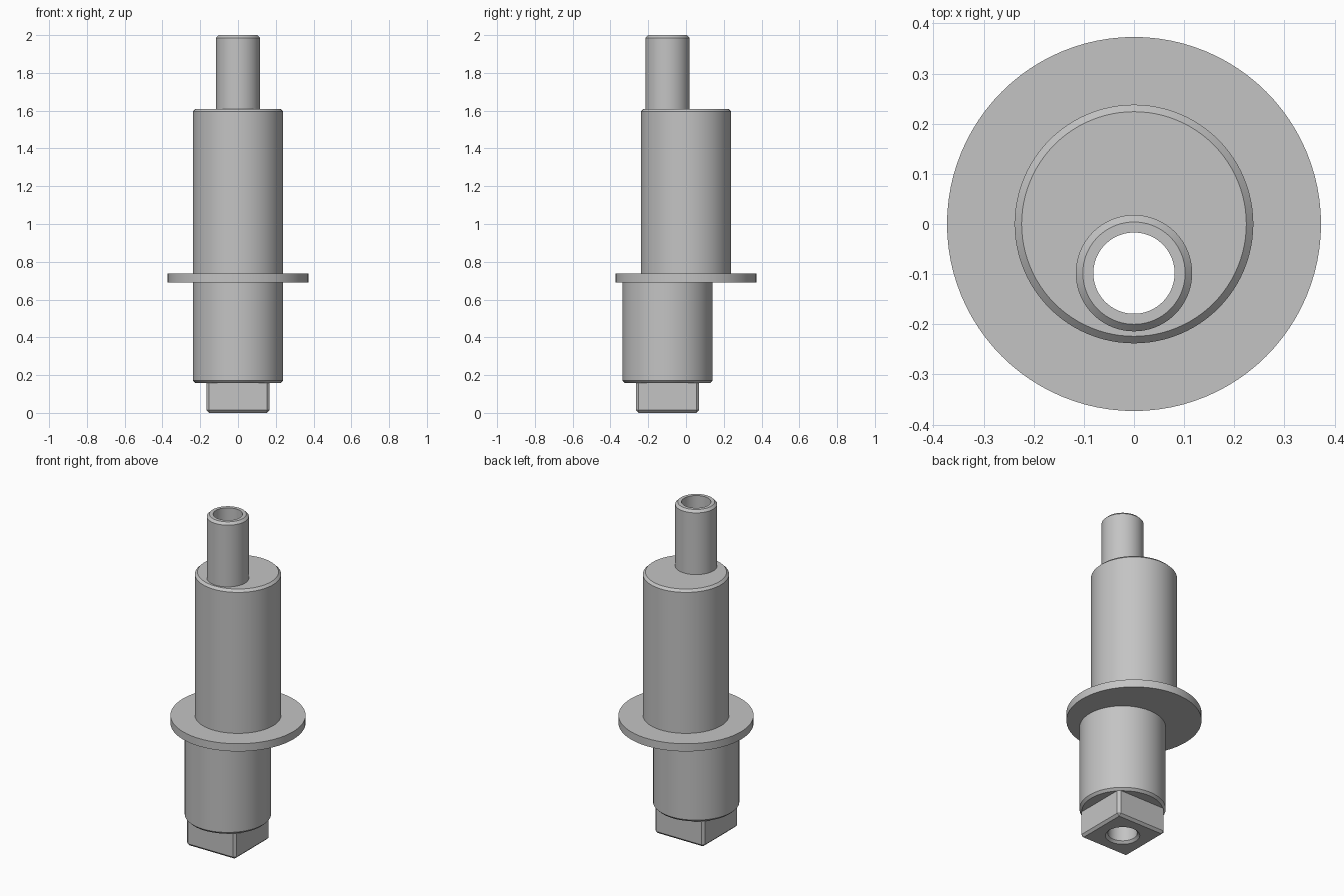
import bpy, bmesh, math
from mathutils import Matrix

if "Cube" in bpy.data.objects:
    bpy.data.objects.remove(bpy.data.objects["Cube"], do_unlink=True)

steel = bpy.data.materials.new("grey steel")
steel.use_nodes = True
GREY = (0.55, 0.55, 0.55, 1)
steel.diffuse_color = GREY
steel.node_tree.nodes["Principled BSDF"].inputs["Base Color"].default_value = GREY

OFFSET = -0.098   # y of the eccentric axis
BORE = 0.081
CHAMFER = 0.014
SIDES = 96


def add_object(name, bm):
    bmesh.ops.recalc_face_normals(bm, faces=bm.faces)
    mesh = bpy.data.meshes.new(name)
    bm.to_mesh(mesh)
    bm.free()
    mesh.materials.append(steel)
    obj = bpy.data.objects.new(name, mesh)
    bpy.context.collection.objects.link(obj)
    return obj


def turned(name, profile, y):
    """Solid of revolution from (radius, z) points, capped at both ends."""
    bm = bmesh.new()
    rings = []
    for r, z in profile:
        ring = []
        for i in range(SIDES):
            a = math.tau * i / SIDES
            ring.append(bm.verts.new((r * math.cos(a), y + r * math.sin(a), z)))
        rings.append(ring)
    for low, high in zip(rings, rings[1:]):
        for i in range(SIDES):
            j = (i + 1) % SIDES
            bm.faces.new((low[i], low[j], high[j], high[i]))
    bm.faces.new(rings[0])
    bm.faces.new(rings[-1])
    return add_object(name, bm)


# Eccentric shaft sections, bottom to top
lower = turned("lower_shaft", [(0.238 - CHAMFER, 0.157), (0.238, 0.157 + CHAMFER),
                               (0.238, 0.69)], OFFSET)
flange = turned("flange", [(0.373, 0.69), (0.373, 0.737)], 0)
upper = turned("upper_shaft", [(0.238, 0.737), (0.238, 1.61 - CHAMFER),
                               (0.238 - CHAMFER, 1.61)], 0)
pin = turned("top_pin", [(0.116, 1.61), (0.116, 2 - CHAMFER),
                         (0.116 - CHAMFER, 2)], OFFSET)

# Square drive end, chamfered on its upright and bottom edges
bm = bmesh.new()
bmesh.ops.create_cube(bm, size=1, matrix=Matrix.Translation((0, OFFSET, 0.0785))
                      @ Matrix.Diagonal((0.334, 0.334, 0.157, 1)))
edges = [e for e in bm.edges if min(v.co.z for v in e.verts) < 0.01]
bmesh.ops.bevel(bm, geom=edges, offset=CHAMFER, segments=1, affect='EDGES')
square = add_object("square_drive", bm)

# Through bore, flared at the bottom mouth
cutter = turned("bore_cutter", [(BORE + 2 * CHAMFER, -CHAMFER), (BORE, CHAMFER),
                                (BORE, 2.1)], OFFSET)
cutter.hide_render = True

for obj in (lower, flange, upper, pin, square):
    bpy.ops.object.select_all(action='DESELECT')
    obj.select_set(True)
    bpy.context.view_layer.objects.active = obj
    mod = obj.modifiers.new("bore", 'BOOLEAN')
    mod.operation = 'DIFFERENCE'
    mod.solver = 'EXACT'
    mod.object = cutter
    bpy.ops.object.modifier_apply(modifier=mod.name)
    bpy.ops.object.shade_smooth_by_angle(angle=math.radians(25))

bpy.data.objects.remove(cutter, do_unlink=True)
